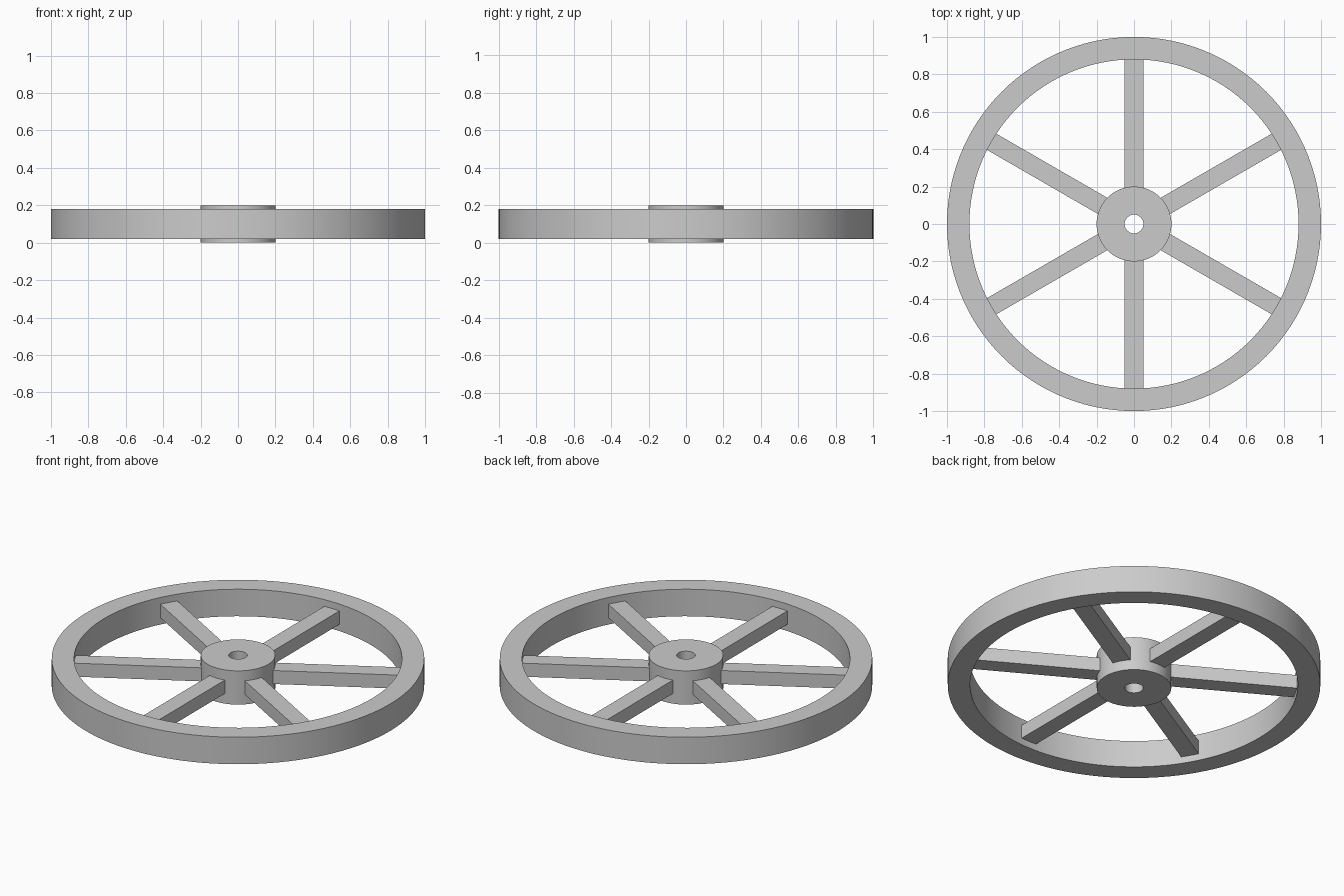
import bpy
import bmesh
from math import cos, sin, pi, radians
from mathutils import Matrix, Vector

cube = bpy.data.objects.get("Cube")
if cube:
    bpy.data.objects.remove(cube, do_unlink=True)

grey = bpy.data.materials.new("plain grey")
grey.use_nodes = True
colour = (0.6, 0.6, 0.6, 1)
grey.diffuse_color = colour
grey.node_tree.nodes["Principled BSDF"].inputs["Base Color"].default_value = colour

MID = 0.1  # height of the wheel's middle plane


def add_part(name, bm):
    bmesh.ops.recalc_face_normals(bm, faces=bm.faces[:])
    mesh = bpy.data.meshes.new(name)
    bm.to_mesh(mesh)
    bm.free()
    mesh.materials.append(grey)
    obj = bpy.data.objects.new(name, mesh)
    bpy.context.collection.objects.link(obj)
    return obj


def ring(name, inner, outer, height, segments=120):
    """Turn a rectangular section around the vertical axis."""
    low, high = MID - height / 2, MID + height / 2
    section = [(inner, low), (outer, low), (outer, high), (inner, high)]
    bm = bmesh.new()
    loops = []
    for i in range(segments):
        a = 2 * pi * i / segments
        loops.append([bm.verts.new((r * cos(a), r * sin(a), z)) for r, z in section])
    for i, here in enumerate(loops):
        there = loops[(i + 1) % segments]
        for j in range(4):
            k = (j + 1) % 4
            bm.faces.new((here[j], there[j], there[k], here[k]))
    obj = add_part(name, bm)
    bpy.ops.object.select_all(action="DESELECT")
    obj.select_set(True)
    bpy.context.view_layer.objects.active = obj
    bpy.ops.object.shade_smooth_by_angle(angle=radians(30))


def spoke(name, angle, start=0.17, end=0.89, width=0.1, height=0.08):
    """Square bar whose ends are sunk into the hub and the rim."""
    bm = bmesh.new()
    bmesh.ops.create_cube(bm, size=1)
    bmesh.ops.scale(bm, vec=Vector((end - start, width, height)), verts=bm.verts)
    bmesh.ops.translate(bm, vec=Vector(((start + end) / 2, 0, MID)), verts=bm.verts)
    bmesh.ops.rotate(bm, cent=(0, 0, 0), matrix=Matrix.Rotation(angle, 3, "Z"), verts=bm.verts)
    add_part(name, bm)


# Rim and bored hub
ring("rim", 0.88, 1.0, 0.16)
ring("hub", 0.05, 0.2, 0.2)

# Six evenly spaced spokes
for n in range(6):
    spoke(f"spoke_{n + 1}", radians(30 + 60 * n))
